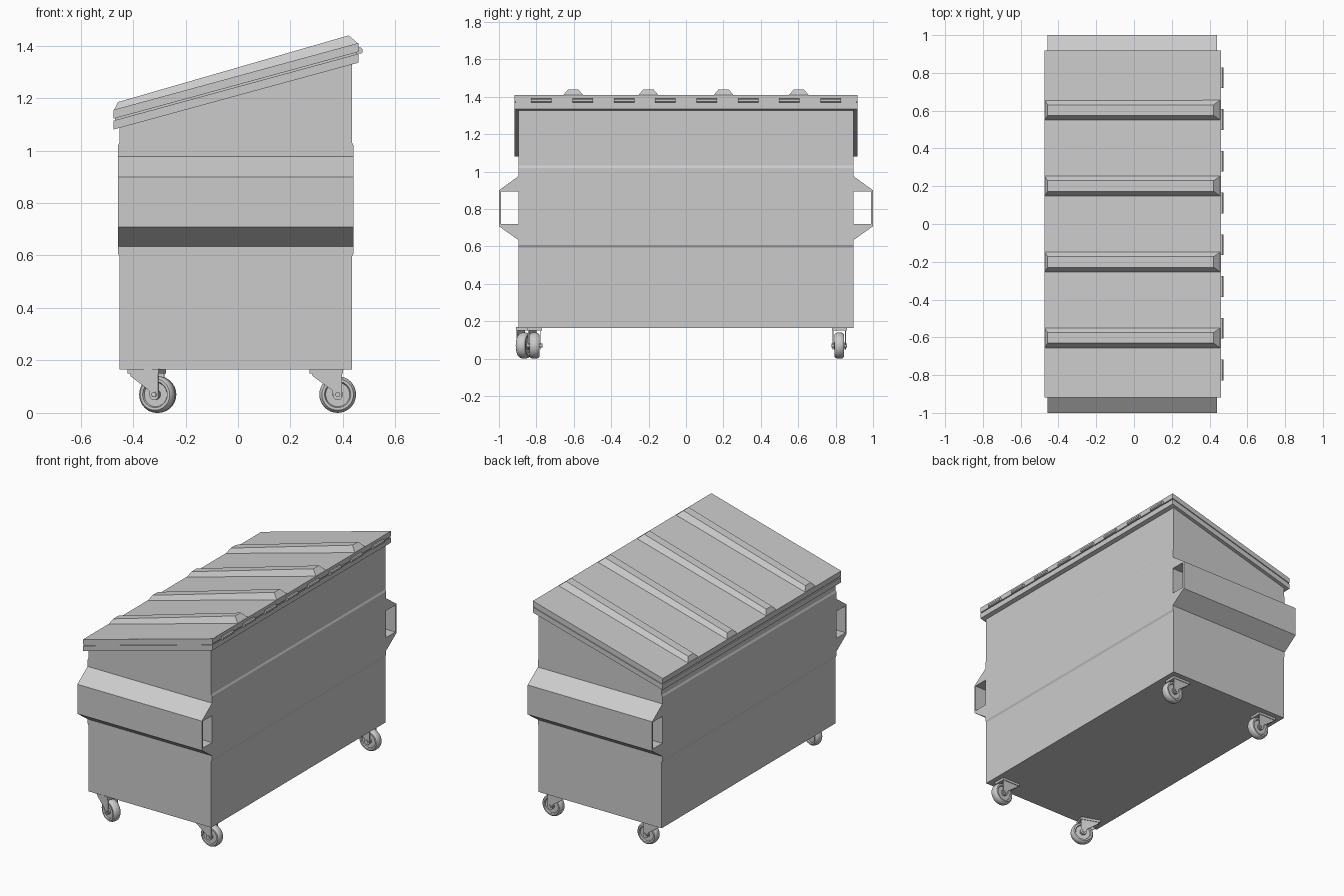
import bpy, bmesh, math
from mathutils import Matrix, Vector

if "Cube" in bpy.data.objects:
    bpy.data.objects.remove(bpy.data.objects["Cube"])


def make(name, verts, faces, matrix=None, smooth=False):
    bm = bmesh.new()
    vs = [bm.verts.new(v) for v in verts]
    for f in faces:
        bm.faces.new([vs[i] for i in f])
    if matrix:
        bm.transform(matrix)
    bmesh.ops.recalc_face_normals(bm, faces=bm.faces)
    me = bpy.data.meshes.new(name)
    bm.to_mesh(me)
    bm.free()
    ob = bpy.data.objects.new(name, me)
    bpy.context.collection.objects.link(ob)
    if smooth:
        bpy.ops.object.select_all(action='DESELECT')
        ob.select_set(True)
        bpy.context.view_layer.objects.active = ob
        bpy.ops.object.shade_smooth_by_angle(angle=math.radians(35))
    return ob


def loft(name, rings, matrix=None, smooth=False, closed=False):
    """Skin between rings of equal length; cap the ends, or join them if closed."""
    n, m = len(rings[0]), len(rings)
    verts = [v for r in rings for v in r]
    faces = []
    for k in range(m if closed else m - 1):
        a, b = k * n, ((k + 1) % m) * n
        faces += [(a + i, a + (i + 1) % n, b + (i + 1) % n, b + i) for i in range(n)]
    if not closed:
        faces += [tuple(range(n)), tuple(range((m - 1) * n, m * n))]
    return make(name, verts, faces, matrix, smooth)


def prism_y(name, pts, y0, y1, matrix=None):
    return loft(name, [[(x, y, z) for x, z in pts] for y in (y0, y1)], matrix)


def lathe_y(name, profile, center, matrix, seg=32):
    """Revolve (radius, y) points about a y-parallel axle."""
    rings = [[(center[0] + r * math.cos(t * math.tau / seg), center[1] + y,
               center[2] + r * math.sin(t * math.tau / seg)) for t in range(seg)]
             for r, y in profile]
    return loft(name, rings, matrix, True)


def lid_z(x):
    return 1.08 + 0.273 * (x + 0.475)


def slab(name, x0, x1, y0, y1, low, high):
    pts = [(x0, lid_z(x0) + low), (x1, lid_z(x1) + low),
           (x1, lid_z(x1) + high), (x0, lid_z(x0) + high)]
    return prism_y(name, pts, y0, y1)


# Bin body, with a slightly raised band along both long sides
L, R, S = -0.457, 0.44, 0.006
body = [(L + S, 0.165), (R - S, 0.165), (R - S, 0.595), (R, 0.607), (R, 1.02), (R - S, 1.032),
        (R - S, lid_z(R) + 0.02), (L + S, lid_z(L) + 0.02),
        (L + S, 1.032), (L, 1.02), (L, 0.607), (L + S, 0.595)]
prism_y("bin_body", body, -0.895, 0.895)

# Fork pockets, open from end to end
pocket = [(0.89, 0.98), (1.0, 0.90), (1.0, 0.708), (0.89, 0.63),
          (0.89, 0.72), (0.99, 0.72), (0.99, 0.895), (0.89, 0.895)]
for s, side in ((-1, "front"), (1, "back")):
    loft(side + "_fork_pocket", [[(x, s * y, z) for y, z in pocket] for x in (L, R)])

# Lid: rim, groove and top panel, all following the slope
slab("lid_rim", -0.475, 0.46, -0.918, 0.918, 0.0, 0.034)
slab("lid_groove", -0.469, 0.454, -0.912, 0.912, 0.03, 0.045)
slab("lid_panel", -0.475, 0.46, -0.918, 0.918, 0.041, 0.075)

# Raised ribs on the lid with tapered ends
for i in range(4):
    yc = -0.603 + 0.402 * i
    rings = []
    for x0, x1, h0, h1, w in ((-0.474, 0.459, 0.072, 0.072, 0.055),
                              (-0.457, 0.422, 0.100, 0.114, 0.028)):
        rings.append([(x0, yc - w, lid_z(x0) + h0), (x1, yc - w, lid_z(x1) + h1),
                      (x1, yc + w, lid_z(x1) + h1), (x0, yc + w, lid_z(x0) + h0)])
    loft(f"lid_rib_{i + 1}", rings)

# Hinges along the high edge
for i in range(8):
    yc = -0.773 + 0.221 * i
    hinge = [(0.445, 1.37), (0.469, 1.37), (0.475, 1.375),
             (0.475, 1.386), (0.469, 1.392), (0.445, 1.392)]
    prism_y(f"lid_hinge_{i + 1}", hinge, yc - 0.055, yc + 0.055)


# Casters, each built around its swivel with the wheel trailing towards +x
def caster(label, x, y, turn):
    m = Matrix.Translation((x, y, 0)) @ Matrix.Rotation(math.radians(turn), 4, 'Z')
    axle = (0.045, 0, 0.07)
    wheel = [(0.046, -0.018), (0.05, -0.026), (0.06, -0.026), (0.067, -0.018), (0.07, -0.008),
             (0.07, 0.008), (0.067, 0.018), (0.06, 0.026), (0.05, 0.026), (0.046, 0.018)]
    lathe_y(label + "_wheel", wheel, axle, m)
    lathe_y(label + "_hub", [(0.02, -0.028), (0.02, 0.028)], axle, m, 20)
    lathe_y(label + "_axle", [(0.01, -0.042), (0.01, 0.042)], axle, m, 12)
    fork = [(-0.055, 0.155), (0.062, 0.155), (0.062, 0.058), (0.053, 0.05),
            (0.037, 0.05), (0.028, 0.058), (0.025, 0.085), (-0.05, 0.14)]
    for s, side in ((-1, "left"), (1, "right")):
        prism_y(f"{label}_{side}_fork", fork, s * 0.031, s * 0.036, m)
    plate = [(-0.062, 0.15), (0.065, 0.15), (0.065, 0.168), (-0.062, 0.168)]
    prism_y(label + "_plate", plate, -0.04, 0.04, m)


caster("front_right_caster", 0.335, -0.81, 0)
caster("back_right_caster", 0.335, 0.82, 0)
caster("back_left_caster", -0.35, 0.82, 0)
caster("front_left_caster", -0.35, -0.85, -20)
